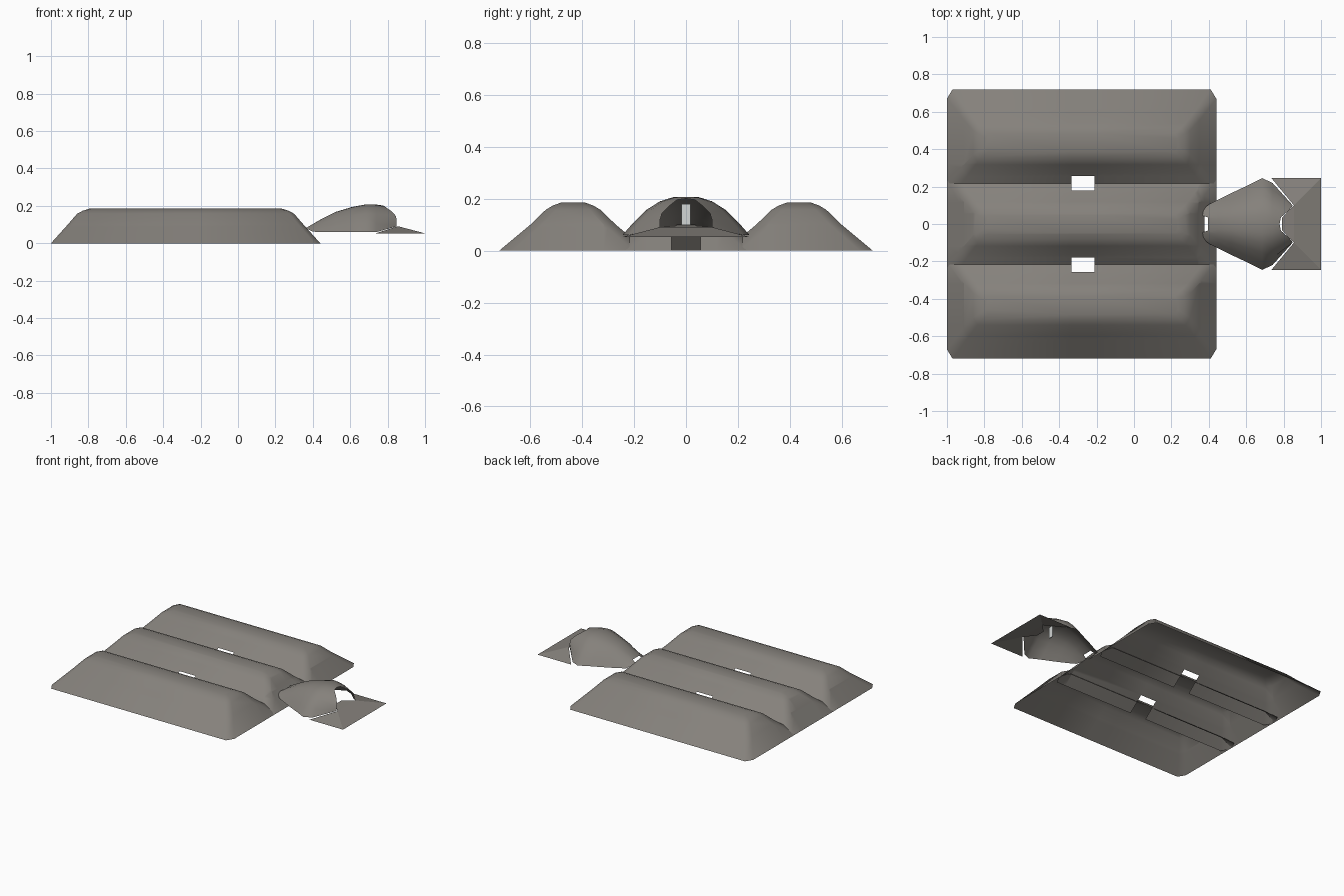
import bpy, bmesh

if "Cube" in bpy.data.objects:
    bpy.data.objects.remove(bpy.data.objects["Cube"])


def material(name, rgb):
    m = bpy.data.materials.new(name)
    m.diffuse_color = (*rgb, 1)
    m.use_nodes = True
    m.node_tree.nodes["Principled BSDF"].inputs["Base Color"].default_value = m.diffuse_color
    return m


GREY = material("warm grey", (0.235, 0.22, 0.2))
LIGHT = material("pale grey", (0.65, 0.67, 0.66))


def finish(bm, name, mat, smooth=True):
    me = bpy.data.meshes.new(name)
    bm.to_mesh(me)
    bm.free()
    ob = bpy.data.objects.new(name, me)
    bpy.context.collection.objects.link(ob)
    me.materials.append(mat)
    if smooth:
        bpy.ops.object.select_all(action='DESELECT')
        ob.select_set(True)
        bpy.context.view_layer.objects.active = ob
        bpy.ops.object.shade_smooth_by_angle(angle=0.9)
    return ob


def loft(bm, rings, closed):
    rows = [[bm.verts.new(p) for p in r] for r in rings]
    n = len(rows[0])
    for a, b in zip(rows, rows[1:]):
        for i in range(n if closed else n - 1):
            j = (i + 1) % n
            bm.faces.new((a[i], a[j], b[j], b[i]))
    return rows


def cut_opening(bm, lo, hi):
    """Split the shell along the box planes and remove the faces inside."""
    for axis in range(3):
        for v in (lo[axis], hi[axis]):
            no = [0, 0, 0]
            no[axis] = 1
            co = [0, 0, 0]
            co[axis] = v
            bmesh.ops.bisect_plane(bm, geom=bm.verts[:] + bm.edges[:] + bm.faces[:],
                                   plane_co=co, plane_no=no, dist=1e-5)
    gone = [f for f in bm.faces
            if all(lo[k] < f.calc_center_median()[k] < hi[k] for k in range(3))]
    bmesh.ops.delete(bm, geom=gone, context='FACES')


# Long roof mounds: open shells that overlap in the valleys
LEVELS = [(0, 0.285, 0, 1), (0.09, 0.165, 0.1, 0.9),
          (0.14, 0.105, 0.158, 0.8), (0.17, 0.078, 0.174, 0.65), (0.205, 0.048, 0.185, 0.5)]


def mound(name, yc, doors):
    bm = bmesh.new()
    rings = []
    for inset, hw, z, k in LEVELS:
        x0, x1, cx, cy = -1 + inset, 0.44 - inset, 0.03 * k, 0.05 * k
        pts = [(x0 + cx, -hw), (x1 - cx, -hw), (x1, -hw + cy), (x1, hw - cy),
               (x1 - cx, hw), (x0 + cx, hw), (x0, hw - cy), (x0, -hw + cy)]
        rings.append([(x, y + yc, z) for x, y in pts])
    rows = loft(bm, rings, True)
    bm.faces.new(rows[-1])
    for lo, hi in doors:
        cut_opening(bm, lo, hi)
    finish(bm, name, GREY)


def side_door(side):
    y = 0.2175 * side
    return ((-0.335, y - 0.1, -0.01), (-0.21, y + 0.1, 0.088))


front_door = ((0.34, -0.055, -0.01), (0.5, 0.055, 0.07))
mound("middle_mound", 0, [side_door(1), side_door(-1), front_door])
mound("back_mound", 0.435, [side_door(1)])
mound("front_mound", -0.435, [side_door(-1)])

# Entrance dome: half sections mirrored in y, lofted along x
PROFILE = [(1, 0), (0.83, 0.32), (0.62, 0.66), (0.41, 0.88), (0.2, 0.99), (0, 1)]


def section(x, w, h):
    return [(x, w * a, 0.06 + (h - 0.06) * b) for a, b in PROFILE]


back_rim = [(0.4, 0.105, 0.062), (0.385, 0.092, 0.07), (0.37, 0.07, 0.076),
            (0.365, 0.045, 0.082), (0.395, 0.035, 0.1), (0.395, 0, 0.1)]
door_rim = [(0.848, 0.1, 0.09), (0.848, 0.1, 0.12), (0.845, 0.092, 0.145),
            (0.82, 0.065, 0.172), (0.785, 0.035, 0.196), (0.778, 0, 0.201)]
halves = [back_rim, section(0.45, 0.13, 0.132), section(0.52, 0.165, 0.167),
          section(0.61, 0.207, 0.194), section(0.685, 0.245, 0.208),
          section(0.74, 0.22, 0.207), door_rim]
bm = bmesh.new()
loft(bm, [h + [(x, -y, z) for x, y, z in h[-2::-1]] for h in halves], False)
finish(bm, "entrance_dome", GREY)

# Sloping apron around the dome doorway
bm = bmesh.new()
half = [(0.735, 0.245, 0.053), (1, 0.245, 0.053), (0.855, 0.1, 0.091), (0.79, 0.032, 0.097)]
a, b, c, d = [bm.verts.new(p) for p in half]
e, f, g, h = [bm.verts.new((x, -y, z)) for x, y, z in half]
for face in ((a, c, b), (e, f, g), (f, b, c, g), (g, c, d, h)):
    bm.faces.new(face)
finish(bm, "entrance_apron", GREY, False)

# Narrow pale panel standing inside the doorway
bm = bmesh.new()
bmesh.ops.create_cube(bm, size=1)
for v in bm.verts:
    v.co = (0.7 + v.co.x * 0.006, v.co.y * 0.036, 0.14 + v.co.z * 0.08)
finish(bm, "inner_panel", LIGHT, False)
